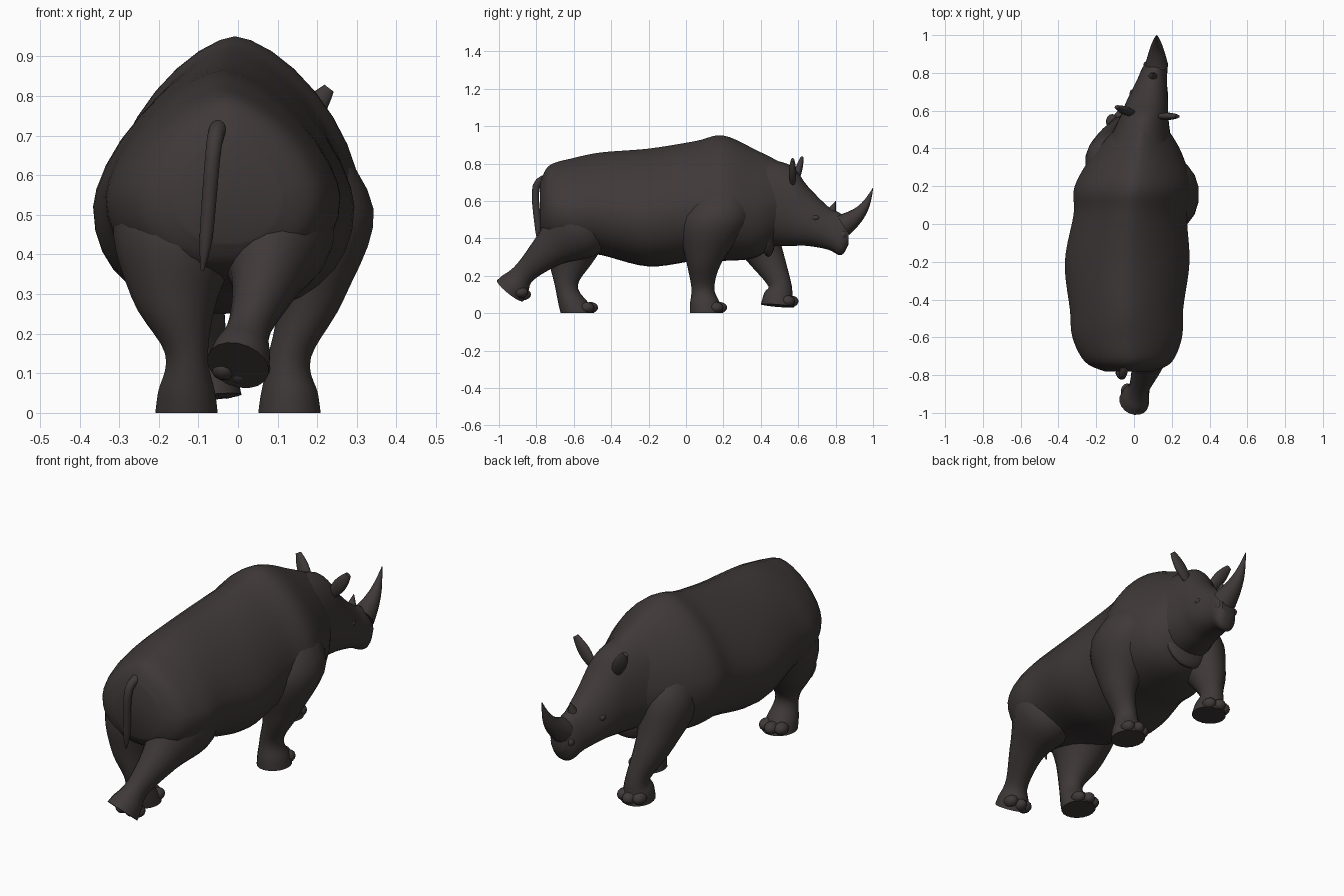
import bpy, bmesh, math
from mathutils import Vector

default_cube = bpy.data.objects.get("Cube")
if default_cube:
    bpy.data.objects.remove(default_cube)

# One dark colour for the whole animal
hide_color = (0.05, 0.04, 0.04, 1)
hide = bpy.data.materials.new("dark_hide")
hide.use_nodes = True
hide.diffuse_color = hide_color
shader = hide.node_tree.nodes["Principled BSDF"]
shader.inputs["Base Color"].default_value = hide_color
shader.inputs["Roughness"].default_value = 0.8


def finish(part):
    part.data.materials.append(hide)
    bpy.ops.object.select_all(action='DESELECT')
    part.select_set(True)
    bpy.context.view_layer.objects.active = part
    bpy.ops.object.shade_smooth_by_angle(angle=math.radians(50))


def spline(stations, steps=5):
    """Pass a smooth curve through the stations."""
    keys = [Vector(station) for station in stations]
    padded = [keys[0], *keys, keys[-1]]
    curve = []
    for a, b, c, d in zip(padded, padded[1:], padded[2:], padded[3:]):
        for step in range(steps):
            t = step / steps
            cubic = (b - c) * 3 + d - a
            square = a * 2 - b * 5 + c * 4 - d
            curve.append(b + (c - a + (square + cubic * t) * t) * t / 2)
    return curve + [keys[-1]]


def circle(sides):
    for side in range(sides):
        angle = math.tau * side / sides
        yield math.sin(angle), math.cos(angle)


def skin(name, loops):
    """Bridge successive rings of points into a closed surface."""
    bm = bmesh.new()
    rings = [[bm.verts.new(point) for point in loop] for loop in loops]
    for near, far in zip(rings, rings[1:]):
        for i in range(len(near)):
            bm.faces.new((near[i - 1], near[i], far[i], far[i - 1]))
    bm.faces.new(rings[0])
    bm.faces.new(rings[-1])
    bmesh.ops.recalc_face_normals(bm, faces=bm.faces)
    mesh = bpy.data.meshes.new(name)
    bm.to_mesh(mesh)
    bm.free()
    part = bpy.data.objects.new(name, mesh)
    bpy.context.collection.objects.link(part)
    finish(part)


def spine_x(y):
    """The body curves gently to its left towards the muzzle."""
    return 0.1 * (y + 0.4) ** 2 - 0.04


def trunk(name, stations, roof):
    """Loft superellipses along y; roof sets how sharp the back is."""
    def soften(value, power):
        return math.copysign(abs(value) ** (2 / power), value)

    loops = []
    for y, width, top, bottom in spline(stations):
        middle = bottom + (top - bottom) * 0.43
        loop = []
        for across, up in circle(sides=32):
            power, reach = (roof, top - middle) if up > 0 else (2.2, middle - bottom)
            loop.append((spine_x(y) + width * soften(across, power), y,
                         middle + reach * soften(up, power)))
        loops.append(loop)
    skin(name, loops)


def tube(name, path, depth=1.0, level=False):
    """Loft ellipses along a path of points that carry a radius."""
    loops = []
    for i, key in enumerate(path):
        ahead = path[min(i + 1, len(path) - 1)] - path[max(i - 1, 0)]
        along = Vector((0, 0, -1)) if level else ahead.to_3d().normalized()
        side = (Vector((1, 0, 0)) - along * along.x).normalized()
        front = side.cross(along) * depth
        loops.append([key.to_3d() + (side * u + front * v) * key.w
                      for u, v in circle(sides=18)])
    skin(name, loops)


def blob(name, place, size):
    bpy.ops.mesh.primitive_uv_sphere_add(segments=14, ring_count=8, location=place)
    part = bpy.context.object
    part.name = name
    part.scale = size
    finish(part)


def leg(name, hip, knee, ankle, sole, thigh, shin=0.09, level=False):
    """A heavy thigh, narrow ankle and spreading foot with three toes."""
    hip, knee, ankle, sole = map(Vector, (hip, knee, ankle, sole))
    stations = ((hip, 0.06), (hip.lerp(knee, 0.5), thigh), (knee, shin),
                (ankle, 0.055), (ankle.lerp(sole, 0.65), 0.073), (sole, 0.08))
    tube(name, spline([(*point, radius) for point, radius in stations]), 1.12, level)

    down = Vector((0, 0, -1)) if level else (sole - ankle).normalized()
    forward = Vector((1, 0, 0)).cross(down)
    for toe in (-1, 0, 1):
        reach = 0.07 - 0.02 * abs(toe)
        place = sole + forward * reach - down * 0.03
        place.x += toe * 0.043
        blob(name.replace("leg", "toe"), place, (0.033, 0.04, 0.03))


def horn(name, base, tip, radius, sag):
    """A cone bowed forward in the middle."""
    base, tip = Vector(base), Vector(tip)
    path = []
    for step in range(9):
        t = step / 8
        point = base.lerp(tip, t) + Vector((0, sag, -sag)) * math.sin(math.pi * t)
        path.append(Vector((*point, radius * (1.02 - t))))
    tube(name, path)


def ear(name, base, tip):
    """A flattened leaf that swells towards a blunt tip."""
    base, tip = Vector(base), Vector(tip)
    path = []
    for step in range(9):
        t = step / 8
        width = 0.033 * math.sin(math.pi * (0.2 + 0.65 * t))
        path.append(Vector((*base.lerp(tip, t), width)))
    tube(name, path, depth=0.6)


# Torso with a ridged back: y, half width, top, bottom
trunk("torso", [(-0.78, 0.13, 0.7, 0.43), (-0.73, 0.23, 0.79, 0.37),
                (-0.6, 0.29, 0.83, 0.33), (-0.45, 0.3, 0.86, 0.31),
                (-0.2, 0.33, 0.88, 0.25), (0.05, 0.3, 0.92, 0.28),
                (0.2, 0.31, 0.95, 0.28), (0.38, 0.23, 0.87, 0.3),
                (0.5, 0.14, 0.81, 0.4)], roof=1.55)

# Head falling to a blunt muzzle
trunk("head", [(0.4, 0.18, 0.83, 0.36), (0.56, 0.13, 0.79, 0.36),
               (0.65, 0.11, 0.68, 0.36), (0.76, 0.08, 0.57, 0.34),
               (0.83, 0.065, 0.53, 0.31), (0.87, 0.04, 0.47, 0.37)], roof=2)
blob("throat_fold", (spine_x(0.44), 0.44, 0.42), (0.13, 0.04, 0.12))

# Horns and ears
horn("main_horn", base=(0.12, 0.84, 0.47), tip=(0.12, 1, 0.67), radius=0.06, sag=0.02)
horn("small_horn", base=(0.1, 0.77, 0.52), tip=(0.1, 0.8, 0.6), radius=0.035, sag=0)
ear("left_ear", base=(0.13, 0.57, 0.69), tip=(0.23, 0.57, 0.82))
ear("right_ear", base=(0, 0.58, 0.69), tip=(-0.09, 0.62, 0.83))

# Eyes and nostrils stand just proud of the skin
for side in (-1, 1):
    blob("eye", (spine_x(0.69) + side * 0.09, 0.69, 0.51), (0.012, 0.022, 0.014))
    blob("nostril_rim", (spine_x(0.84) + side * 0.05, 0.84, 0.42), (0.014, 0.02, 0.02))

# Two planted legs and two striding legs
leg("left_front_leg", hip=(0.15, 0.22, 0.74), knee=(0.18, 0.1, 0.29),
    ankle=(0.13, 0.09, 0.14), sole=(0.13, 0.11, 0), thigh=0.18, level=True)
leg("right_hind_leg", hip=(-0.13, -0.5, 0.7), knee=(-0.16, -0.61, 0.29),
    ankle=(-0.13, -0.64, 0.15), sole=(-0.13, -0.58, 0), thigh=0.17, shin=0.11, level=True)
leg("right_front_leg", hip=(-0.14, 0.22, 0.68), knee=(-0.12, 0.42, 0.32),
    ankle=(-0.08, 0.5, 0.16), sole=(-0.07, 0.49, 0.04), thigh=0.13)
leg("left_hind_leg", hip=(0.1, -0.4, 0.6), knee=(0.07, -0.73, 0.34),
    ankle=(0.03, -0.86, 0.22), sole=(0, -0.94, 0.12), thigh=0.16)

# Tail hanging down the rump: position and radius
tube("tail", spline([(-0.04, -0.7, 0.73, 0.025), (-0.06, -0.8, 0.68, 0.02),
                     (-0.08, -0.79, 0.45, 0.017), (-0.09, -0.78, 0.36, 0.004)]))
